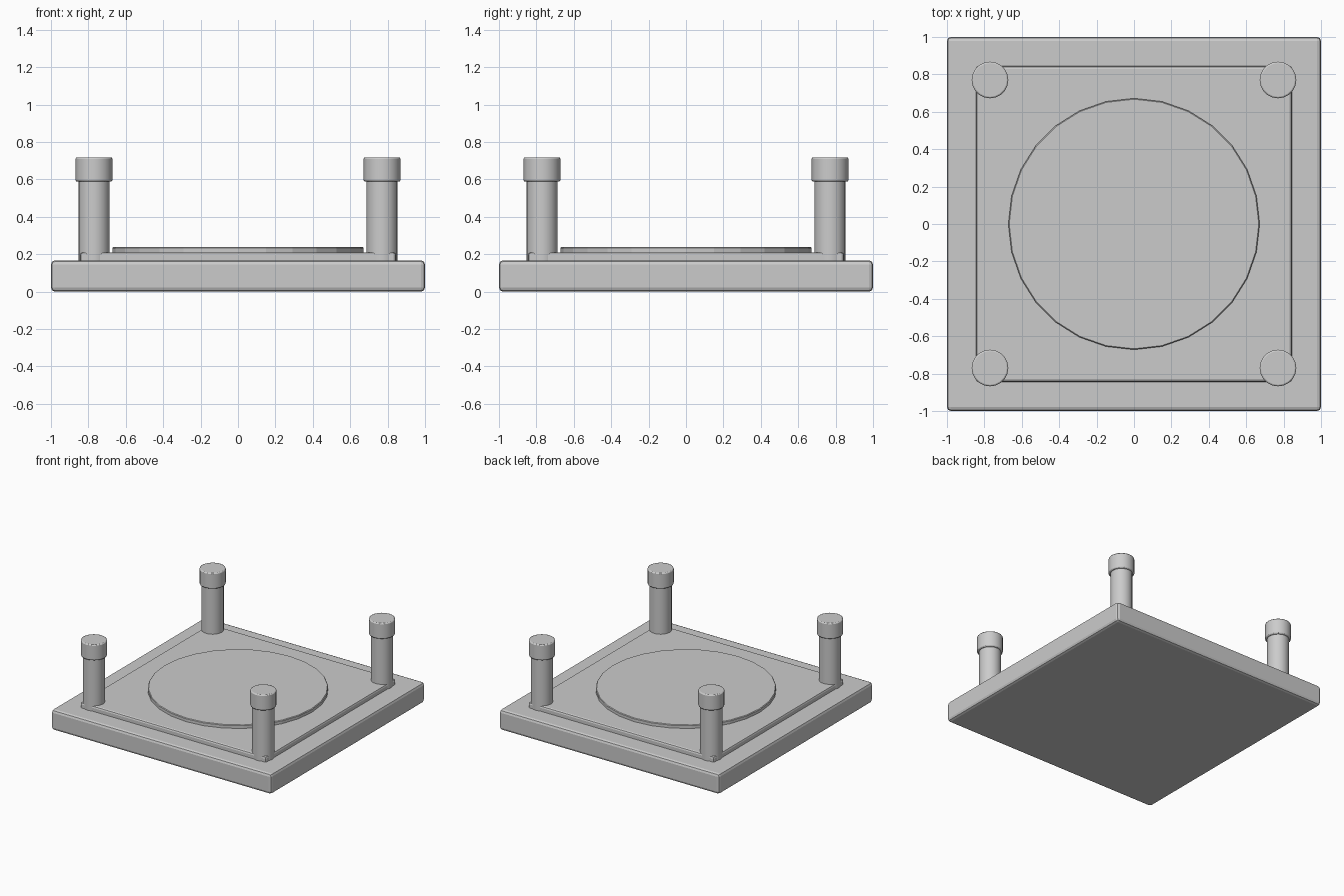
import bpy

if "Cube" in bpy.data.objects:
    bpy.data.objects.remove(bpy.data.objects["Cube"])

def finish(ob, name, bevel, segments):
    ob.name = name
    if bevel:
        m = ob.modifiers.new("Bevel", "BEVEL")
        m.width = bevel
        m.segments = segments
        m.limit_method = 'ANGLE'
        m.angle_limit = 0.7
    return ob

def slab(name, half, z0, z1, bevel, segments=2):
    bpy.ops.mesh.primitive_cube_add(size=1, location=(0, 0, (z0 + z1) / 2))
    ob = bpy.context.object
    ob.scale = (2 * half, 2 * half, z1 - z0)
    bpy.ops.object.transform_apply(location=False, rotation=False, scale=True)
    return finish(ob, name, bevel, segments)

def disc(name, x, y, r, z0, z1, sides, bevel=0, segments=1):
    bpy.ops.mesh.primitive_cylinder_add(vertices=sides, radius=r, depth=z1 - z0,
                                        location=(x, y, (z0 + z1) / 2))
    return finish(bpy.context.object, name, bevel, segments)

# Base slab, raised inner panel and round centre pad
slab("base_slab", 1.0, 0, 0.167, 0.022)
slab("inner_panel", 0.845, 0.12, 0.21, 0.015)
disc("centre_pad", 0, 0, 0.672, 0.17, 0.238, 28, 0.005)

# Corner posts with caps
for sy, row in ((-1, "front"), (1, "back")):
    for sx, side in ((-1, "left"), (1, "right")):
        x, y = 0.77 * sx, 0.77 * sy
        disc(f"{row}_{side}_post", x, y, 0.083, 0.14, 0.62, 20)
        disc(f"{row}_{side}_cap", x, y, 0.098, 0.588, 0.718, 20, 0.008, 2)

# Smooth rounded edges, crisp where the angle is steep
for ob in bpy.context.scene.objects:
    bpy.ops.object.select_all(action='DESELECT')
    ob.select_set(True)
    bpy.context.view_layer.objects.active = ob
    if "post" in ob.name or "cap" in ob.name:
        bpy.ops.object.shade_smooth_by_angle(angle=0.6)
